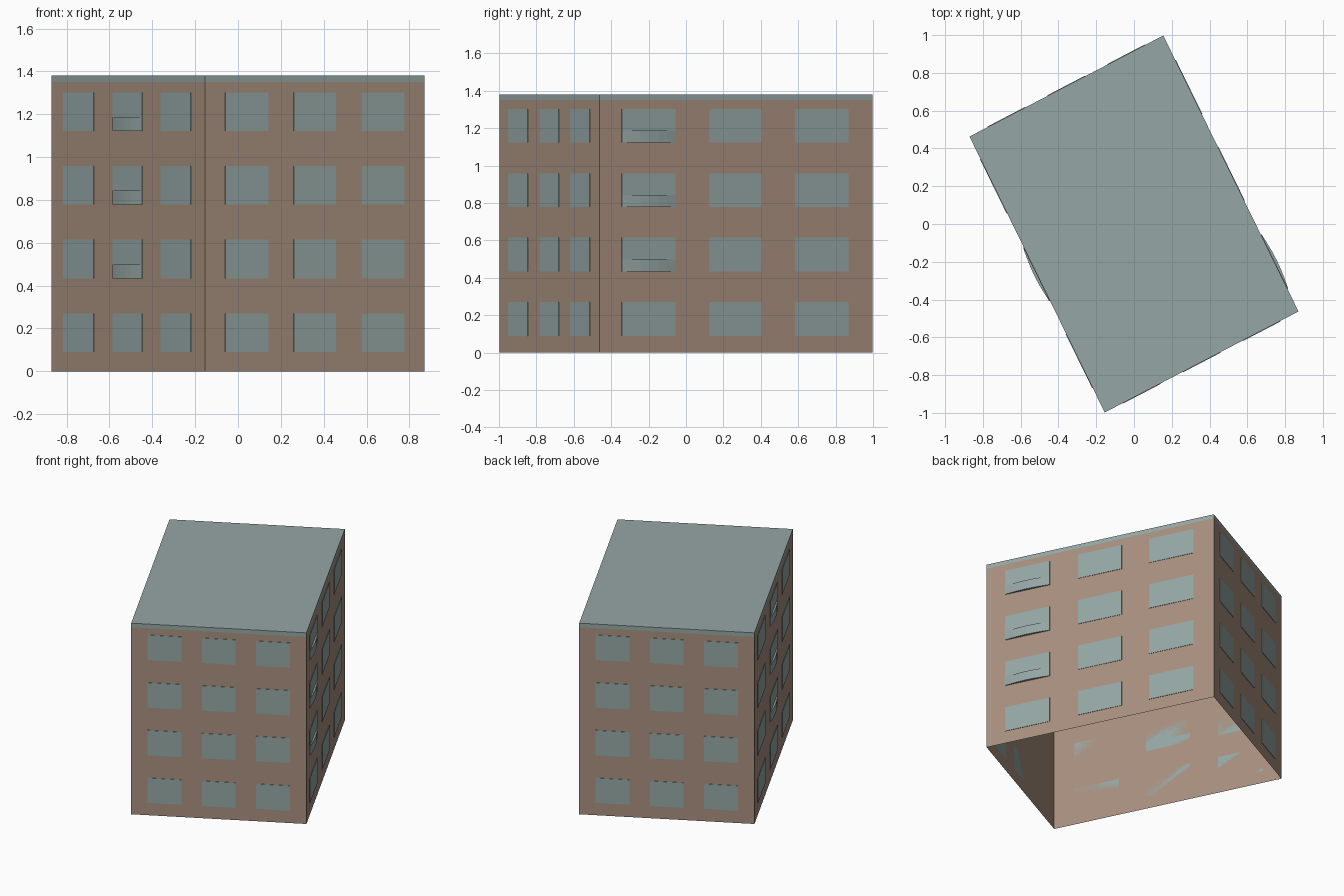
import bpy
import bmesh
from math import sin, pi
from mathutils import Vector

if "Cube" in bpy.data.objects:
    bpy.data.objects.remove(bpy.data.objects["Cube"], do_unlink=True)


def material(name, colour):
    mat = bpy.data.materials.new(name)
    mat.use_nodes = True
    mat.diffuse_color = (*colour, 1)
    mat.node_tree.nodes["Principled BSDF"].inputs["Base Color"].default_value = (*colour, 1)
    return mat


brown = material("brown wall", (0.39, 0.275, 0.21))
grey_green = material("grey green glass and roof", (0.30, 0.385, 0.375))

UP = Vector((0, 0, 1))
WALL_TOP, ROOF_TOP = 1.35, 1.38
front = Vector((-0.155, -0.998, 0))
side = Vector((0.871, -0.463, 0))
corners = [front, side, -front, -side]


def prism(name, outline, low, high, mat, capped=True):
    """Raise a flat outline from one height to another."""
    bm = bmesh.new()
    bottom = [bm.verts.new(p + UP * low) for p in outline]
    top = [bm.verts.new(p + UP * high) for p in outline]
    n = len(outline)
    for i in range(n):
        j = (i + 1) % n
        bm.faces.new((bottom[i], bottom[j], top[j], top[i]))
    if capped:
        bm.faces.new(top)
        bm.faces.new(bottom[::-1])
    bm.normal_update()
    mesh = bpy.data.meshes.new(name)
    bm.to_mesh(mesh)
    bm.free()
    mesh.materials.append(mat)
    obj = bpy.data.objects.new(name, mesh)
    bpy.context.collection.objects.link(obj)
    return obj


# Open-bottomed walls and the roof slab
prism("walls", corners, 0, WALL_TOP, brown, capped=False)
prism("roof", corners, WALL_TOP, ROOF_TOP, grey_green)

# Window rows on every wall, with bowed railings on the long walls
floors = [0.09 + 0.344 * i for i in range(4)]
short_spans = [(0.093, 0.288), (0.404, 0.596), (0.712, 0.907)]
long_spans = [(0.081, 0.278), (0.402, 0.595), (0.715, 0.911)]
railing_column = {1: 0, 3: 1}
wall_names = ["front", "left", "back", "right"]

for w, wall in enumerate(wall_names):
    a, b = corners[w], corners[(w + 1) % 4]
    outward = (b - a).cross(UP).normalized()
    spans = long_spans if w % 2 else short_spans
    for column, (s, e) in enumerate(spans):
        p, q = a.lerp(b, s), a.lerp(b, e)
        for floor, sill in enumerate(floors):
            plate = [p, p + outward * 0.003, q + outward * 0.003, q]
            plate = [plate[1], plate[2], plate[3], plate[0]]
            prism(f"{wall}_window_{floor}_{column}", plate, sill, sill + 0.18, grey_green)
            if floor and railing_column.get(w) == column:
                arc = [p.lerp(q, i / 6) + outward * (0.004 + 0.012 * sin(pi * i / 6))
                       for i in range(7)]
                prism(f"{wall}_railing_{floor}", arc + [q, p], sill, sill + 0.065, grey_green)
